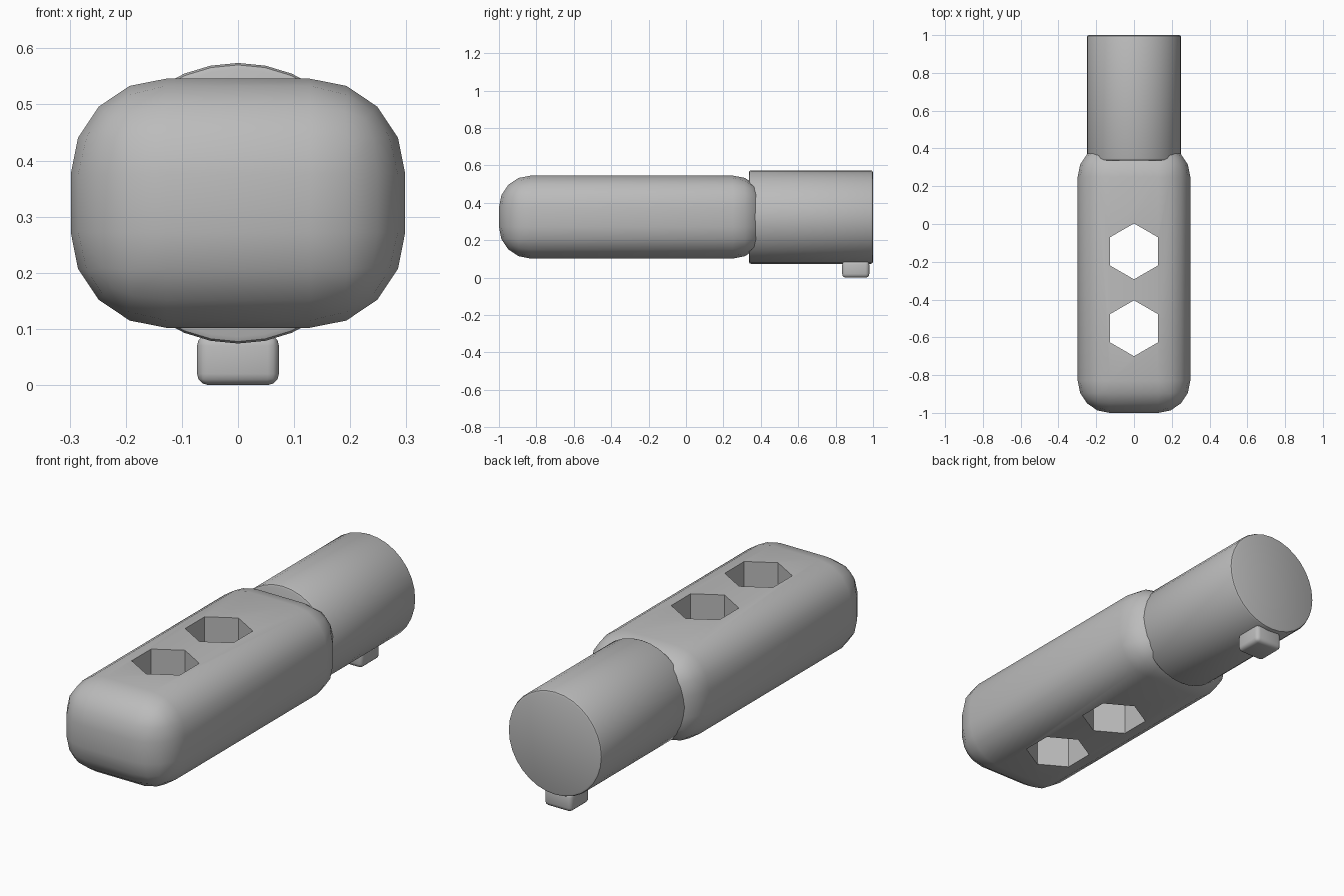
import bpy
import bmesh
import math
from mathutils import Matrix, Vector

if "Cube" in bpy.data.objects:
    bpy.data.objects.remove(bpy.data.objects["Cube"], do_unlink=True)

# Plain grey finish
grey = bpy.data.materials.new("plain_grey")
grey.use_nodes = True
colour = (0.5, 0.5, 0.5, 1)
grey.diffuse_color = colour
grey.node_tree.nodes["Principled BSDF"].inputs["Base Color"].default_value = colour


def make_object(name, bm):
    mesh = bpy.data.meshes.new(name)
    bm.to_mesh(mesh)
    bm.free()
    mesh.materials.append(grey)
    obj = bpy.data.objects.new(name, mesh)
    bpy.context.collection.objects.link(obj)
    return obj


def rounded_box(name, low, high, radius, segments):
    low, high = Vector(low), Vector(high)
    bm = bmesh.new()
    bmesh.ops.create_cube(bm, size=1)
    bmesh.ops.scale(bm, vec=high - low, verts=bm.verts)
    bmesh.ops.translate(bm, vec=(low + high) / 2, verts=bm.verts)
    bmesh.ops.bevel(bm, geom=bm.edges[:], offset=radius, segments=segments,
                    profile=0.5, affect='EDGES')
    return make_object(name, bm)


def prism(name, sides, radius, depth, matrix, rim=0):
    bm = bmesh.new()
    bmesh.ops.create_cone(bm, cap_ends=True, segments=sides, radius1=radius,
                          radius2=radius, depth=depth, matrix=matrix)
    if rim:
        edges = [e for e in bm.edges if any(len(f.verts) > 4 for f in e.link_faces)]
        bmesh.ops.bevel(bm, geom=edges, offset=rim, segments=2,
                        profile=0.5, affect='EDGES')
    return make_object(name, bm)


def smooth(obj):
    bpy.ops.object.select_all(action='DESELECT')
    obj.select_set(True)
    bpy.context.view_layer.objects.active = obj
    bpy.ops.object.shade_smooth_by_angle(angle=math.radians(35))


# Long rounded body
body = rounded_box("body", (-0.298, -1, 0.102), (0.298, 0.42, 0.546), 0.17, 4)

# Two hexagonal holes straight through the body
bpy.context.view_layer.objects.active = body
for i, y in enumerate((-0.145, -0.552)):
    turn = Matrix.Translation((0, y, 0.32)) @ Matrix.Rotation(math.pi / 2, 4, 'Z')
    cutter = prism(f"hole_cutter_{i + 1}", 6, 0.148, 1, turn)
    # Keep the hexagon corners pointing along the body
    far = max(abs(v.co.y - y) for v in cutter.data.vertices)
    if far < 0.14:
        cutter.data.transform(Matrix.Translation((0, y, 0))
                              @ Matrix.Rotation(math.pi / 6, 4, 'Z')
                              @ Matrix.Translation((0, -y, 0)))
    cut = body.modifiers.new("hole", 'BOOLEAN')
    cut.operation = 'DIFFERENCE'
    cut.solver = 'EXACT'
    cut.object = cutter
    bpy.ops.object.modifier_apply(modifier=cut.name)
    bpy.data.objects.remove(cutter, do_unlink=True)

# Round barrel behind the body
barrel = prism("barrel", 32, 0.25, 0.664,
               Matrix.Translation((0, 0.668, 0.324)) @ Matrix.Rotation(math.pi / 2, 4, 'X'),
               rim=0.012)

# Small peg under the barrel's rear end
peg = rounded_box("peg", (-0.073, 0.835, 0), (0.073, 0.98, 0.09), 0.02, 3)

for part in (body, barrel, peg):
    smooth(part)
